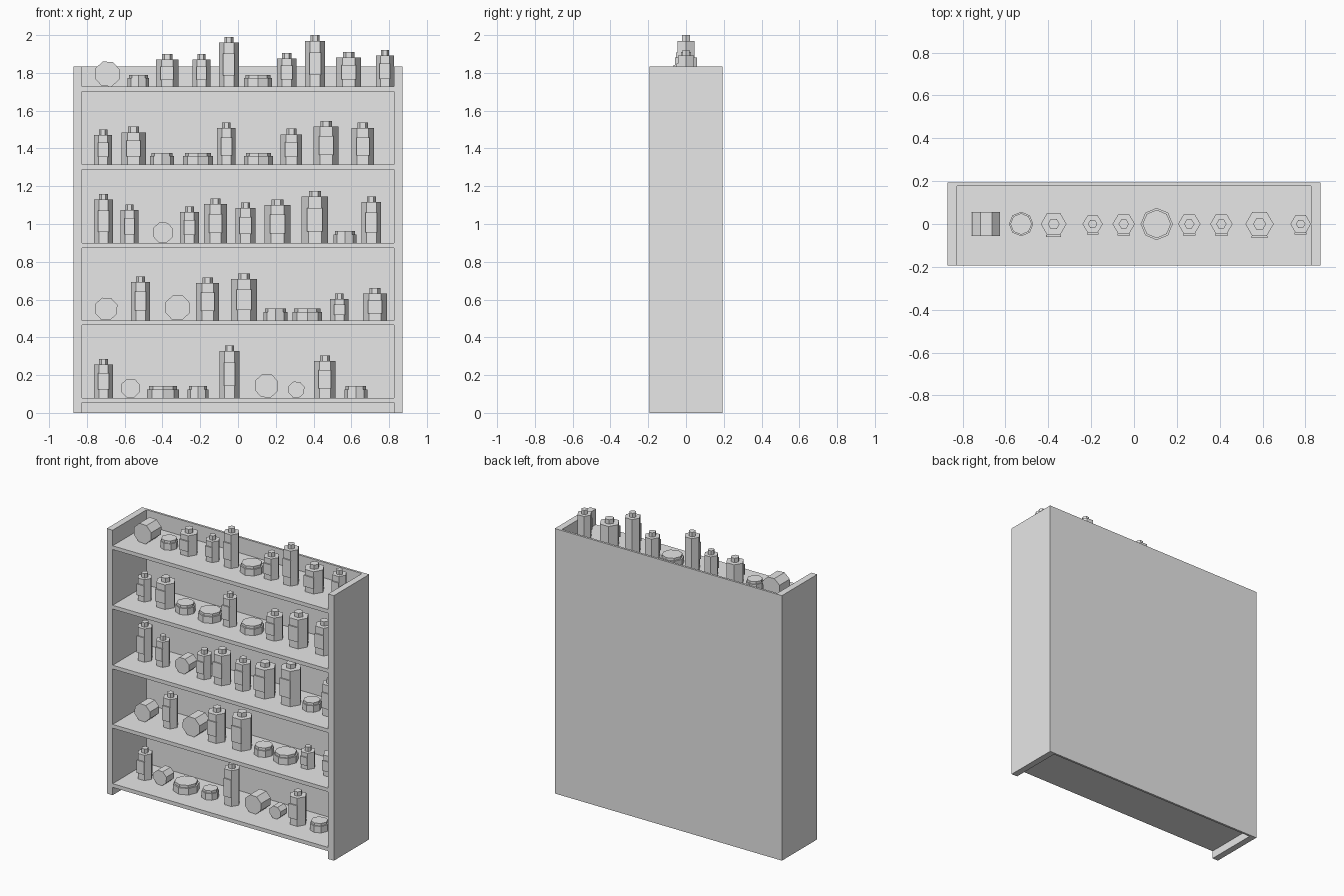
import bpy
import bmesh
from math import radians
from mathutils import Matrix

cube = bpy.data.objects.get("Cube")
if cube:
    bpy.data.objects.remove(cube, do_unlink=True)

grey = bpy.data.materials.new("plain grey")
grey.use_nodes = True
COLOUR = (0.8, 0.8, 0.8, 1)
grey.diffuse_color = COLOUR
grey.node_tree.nodes["Principled BSDF"].inputs["Base Color"].default_value = COLOUR


def add_box(bm, low, high):
    """Axis-aligned box between two corners."""
    size = [b - a for a, b in zip(low, high)]
    centre = [(a + b) / 2 for a, b in zip(low, high)]
    bmesh.ops.create_cube(bm, size=1, matrix=Matrix.Translation(centre) @ Matrix.Diagonal((*size, 1)))


def add_prism(bm, sides, radius, bottom, top, turn=0.0):
    """Upright prism with a corner at angle turn."""
    place = Matrix.Translation((0, 0, (bottom + top) / 2)) @ Matrix.Rotation(radians(turn), 4, "Z")
    bmesh.ops.create_cone(bm, cap_ends=True, segments=sides, radius1=radius, radius2=radius,
                          depth=top - bottom, matrix=place)


def finish(bm, name, location=(0, 0, 0)):
    mesh = bpy.data.meshes.new(name)
    bm.to_mesh(mesh)
    bm.free()
    mesh.materials.append(grey)
    obj = bpy.data.objects.new(name, mesh)
    obj.location = location
    bpy.context.collection.objects.link(obj)
    return obj


def box(name, low, high):
    bm = bmesh.new()
    add_box(bm, low, high)
    finish(bm, name)


# Rack dimensions
HALF_W, INNER_W, HALF_D, HEIGHT = 0.87, 0.825, 0.193, 1.835
BACK, BOARD = 0.015, 0.026
SHELF_TOPS = [1.727, 1.315, 0.9, 0.49, 0.08]


def bottle(x, z, radius, height):
    """Six-sided bottle with a small cap and a raised front label."""
    bm = bmesh.new()
    body = height - 0.03
    add_prism(bm, 6, radius, 0, body, 30)
    add_prism(bm, 6, radius * 0.46, body, height, 30)
    front = -radius * 0.866
    half = radius * 0.58
    add_box(bm, (-half, front - 0.008, body * 0.25), (half, front + 0.001, body * 0.75))
    finish(bm, "bottle", (x, 0, z))


def jar(x, z, radius):
    """Squat eight-sided jar with a narrower lid."""
    bm = bmesh.new()
    add_prism(bm, 8, radius, 0, 0.045)
    add_prism(bm, 8, radius * 0.88, 0.045, 0.062)
    finish(bm, "jar", (x, 0, z))


def barrel(x, z, radius):
    """Eight-sided barrel lying with its end to the front."""
    bm = bmesh.new()
    add_prism(bm, 8, radius, -radius * 0.8, radius * 0.8, 20)
    lying = finish(bm, "lying_barrel", (x, 0, z + radius * 0.96))
    lying.rotation_euler.x = radians(90)


# Rack: sides, back and shelves
for name, sign in (("left_side", 1), ("right_side", -1)):
    edges = sorted((sign * INNER_W, sign * HALF_W))
    box(name, (edges[0], -HALF_D, 0), (edges[1], HALF_D, HEIGHT))
box("back_panel", (-INNER_W, HALF_D - BACK, 0), (INNER_W, HALF_D, HEIGHT))
for top in SHELF_TOPS:
    box("shelf", (-INNER_W, -HALF_D, top - BOARD), (INNER_W, HALF_D - BACK, top))

# Contents from the top shelf down: bottles (x, radius, height), jars and barrels (x, radius)
BOTTLES = [
    [(-.375, .06, .173), (-.193, .047, .173), (-.048, .052, .263), (.258, .052, .178),
     (.408, .052, .273), (.586, .066, .184), (.778, .048, .194)],
    [(-.714, .048, .185), (-.553, .065, .2), (-.061, .049, .222), (.283, .057, .19),
     (.466, .066, .23), (.661, .06, .222)],
    [(-.712, .05, .26), (-.574, .047, .204), (-.257, .05, .193), (-.119, .06, .235),
     (.04, .053, .214), (.209, .07, .23), (.407, .07, .275), (.706, .052, .246)],
    [(-.516, .05, .233), (-.161, .061, .228), (.032, .068, .249), (.537, .049, .143),
     (.725, .063, .172)],
    [(-.712, .05, .206), (-.045, .052, .278), (.46, .057, .225)],
]
JARS = [
    [(-.527, .057), (.106, .075)],
    [(-.402, .064), (-.212, .079), (.108, .076)],
    [(.566, .061)],
    [(.198, .064), (.367, .079)],
    [(-.397, .084), (-.212, .055), (.624, .061)],
]
BARRELS = [
    [(-.692, .07)],
    [],
    [(-.397, .057)],
    [(-.698, .063), (-.32, .07)],
    [(-.569, .053), (.151, .066), (.309, .045)],
]
for build, rows in ((bottle, BOTTLES), (jar, JARS), (barrel, BARRELS)):
    for z, row in zip(SHELF_TOPS, rows):
        for x, *size in row:
            build(x, z, *size)
